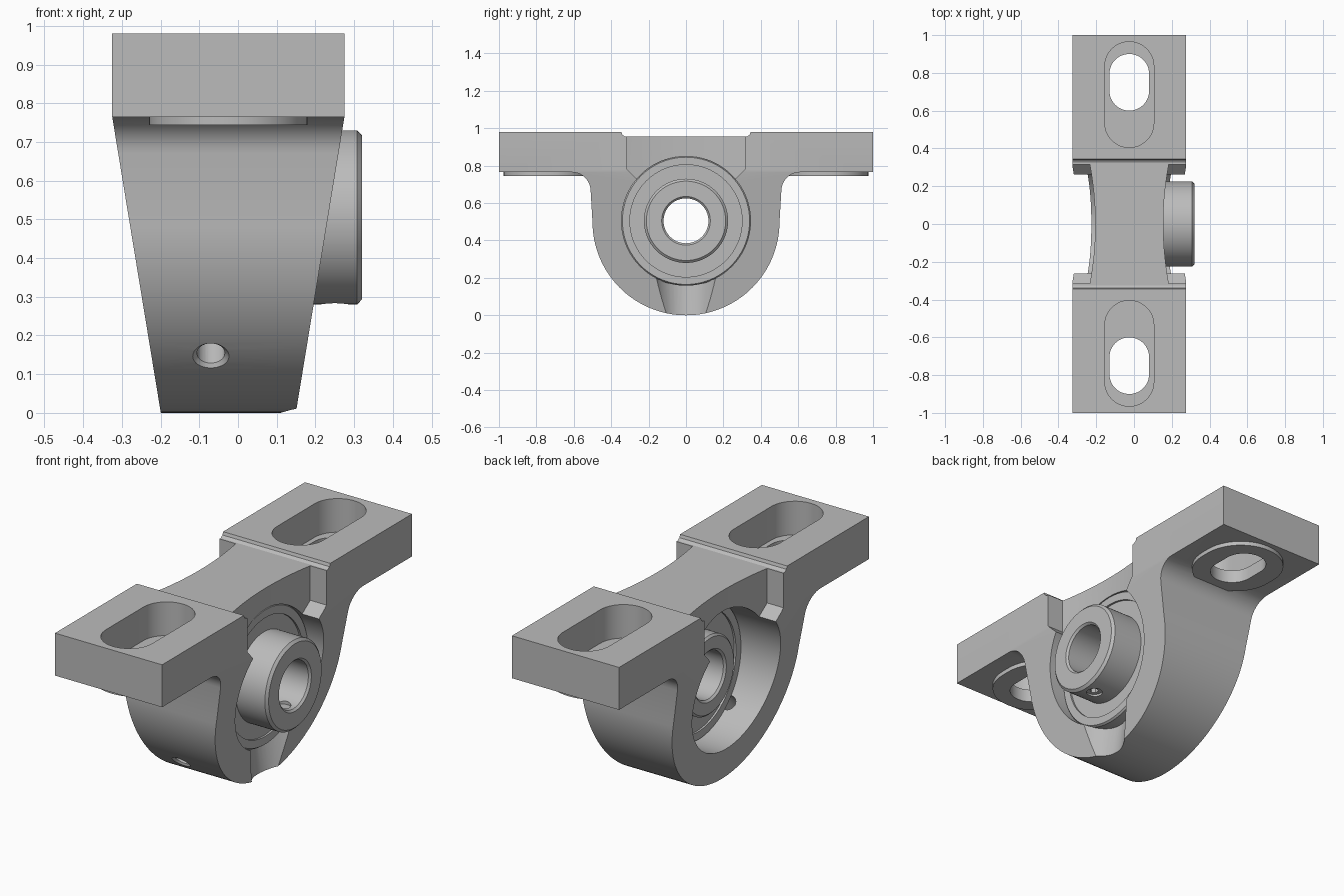
import bpy, bmesh, math
from mathutils import Vector

cube = bpy.data.objects.get("Cube")
if cube:
    bpy.data.objects.remove(cube, do_unlink=True)

GREY = (0.5, 0.5, 0.5, 1)
metal = bpy.data.materials.new("grey metal")
metal.use_nodes = True
metal.diffuse_color = GREY
metal.node_tree.nodes["Principled BSDF"].inputs["Base Color"].default_value = GREY

MID_X = -0.025     # middle of the casting
AXIS_Z = 0.505     # height of the shaft axis
BORE = 0.345


def finish(name, bm):
    bmesh.ops.remove_doubles(bm, verts=bm.verts, dist=1e-5)
    bmesh.ops.recalc_face_normals(bm, faces=bm.faces)
    mesh = bpy.data.meshes.new(name)
    bm.to_mesh(mesh)
    bm.free()
    mesh.materials.append(metal)
    obj = bpy.data.objects.new(name, mesh)
    bpy.context.collection.objects.link(obj)
    return obj


def prism(name, points, axis, start, end):
    """Extrude a flat outline along an axis; points hold the other two axes in order."""
    def place(p):
        v = list(p)
        v.insert("xyz".index(axis), start)
        return v
    bm = bmesh.new()
    face = bm.faces.new([bm.verts.new(place(p)) for p in points])
    move = Vector((0, 0, 0))
    move["xyz".index(axis)] = end - start
    out = bmesh.ops.extrude_face_region(bm, geom=[face], use_keep_orig=True)
    bmesh.ops.translate(bm, vec=move,
                        verts=[g for g in out["geom"] if isinstance(g, bmesh.types.BMVert)])
    return finish(name, bm)


def cone(name, start, end, r1, r2, sides=48):
    start, end = Vector(start), Vector(end)
    bm = bmesh.new()
    bmesh.ops.create_cone(bm, cap_ends=True, segments=sides, radius1=r1, radius2=r2,
                          depth=(end - start).length)
    turn = (end - start).to_track_quat("Z", "Y").to_matrix().to_4x4()
    bm.transform(turn)
    bmesh.ops.translate(bm, verts=bm.verts, vec=(start + end) / 2)
    return finish(name, bm)


def lathe(name, profile, steps=96):
    """Spin a closed (x, radius) outline round the shaft axis."""
    bm = bmesh.new()
    verts = [bm.verts.new((x, 0, AXIS_Z + r)) for x, r in profile]
    edges = [bm.edges.new((verts[i - 1], verts[i])) for i in range(len(verts))]
    bmesh.ops.spin(bm, geom=verts + edges, cent=(0, 0, AXIS_Z), axis=(1, 0, 0),
                   angle=math.tau, steps=steps, use_merge=True)
    return finish(name, bm)


def boolean(obj, tool, operation="DIFFERENCE"):
    mod = obj.modifiers.new(operation, "BOOLEAN")
    mod.operation, mod.solver, mod.object = operation, "EXACT", tool
    bpy.context.view_layer.objects.active = obj
    bpy.ops.object.modifier_apply(modifier=mod.name)
    bpy.data.objects.remove(tool, do_unlink=True)


def arc(cx, cy, r, a, b, n):
    return [(cx + r * math.cos(math.radians(a + (b - a) * i / n)),
             cy + r * math.sin(math.radians(a + (b - a) * i / n))) for i in range(n + 1)]


def capsule(name, half, y1, y2, z1, z2):
    pts = arc(MID_X, y2 - half, half, 0, 180, 24) + arc(MID_X, y1 + half, half, 180, 360, 24)
    return prism(name, pts, "z", z1, z2)


# Cast housing: feet, fillets and round belly in one outline
half = [(0.325, 0.955), (0.34, 0.965), (0.345, 0.98), (1, 0.98), (1, 0.765)]
half += arc(0.61, 0.665, 0.1, 90, 176, 10) + arc(0, 0.5, 0.5, 0, -90, 32)
outline = half + [(-y, z) for y, z in reversed(half[:-1])]
housing = prism("housing", outline, "x", -0.325, 0.275)

# Raised pads below the feet
for s in (-1, 1):
    ends = sorted((s * 0.52, s * 0.975))
    boolean(housing, capsule("pad", 0.205, *ends, 0.744, 0.78), "UNION")

# Tapered sides
for s in (-1, 1):
    wedge = [(MID_X + s * w, z) for w, z in
             ((0.309, 0.82), (0.158, -0.1), (0.6, -0.1), (0.6, 0.82))]
    boolean(housing, prism("taper_cutter", wedge, "y", -1.2, 1.2))

# Pockets either side of the hollowed upper web
pocket = [(0.315, 1.1), (0.315, 0.78), (0.235, 0.7)]
pocket += [(-y, z) for y, z in reversed(pocket)]
for s in (-1, 1):
    web = [(MID_X + s * (0.18 + 0.03 * (t / 8) ** 2), 0.32 * t / 8) for t in range(-8, 9)]
    web = [(web[0][0], -0.5)] + web + [(web[-1][0], 0.5), (s * 0.6, 0.5), (s * 0.6, -0.5)]
    cutter = prism("pocket_cutter", web, "z", 0.6, 1.2)
    boolean(cutter, prism("pocket_limit", pocket, "x", -0.8, 0.8), "INTERSECT")
    boolean(housing, cutter)

# Bearing seat and screw access notch
boolean(housing, cone("bore_cutter", (-0.6, 0, AXIS_Z), (0.6, 0, AXIS_Z), BORE, BORE, 96))
boolean(housing, cone("notch_cutter", (0.26, 0, -0.02), (0.26, 0, 0.24), 0.147, 0.182))

# Mounting slots: wide recess above, narrow hole through
for s in (-1, 1):
    boolean(housing, capsule("recess_cutter", 0.13, *sorted((s * 0.405, s * 0.965)), 0.81, 1.1))
    boolean(housing, capsule("slot_cutter", 0.105, *sorted((s * 0.6, s * 0.9)), 0.5, 1.1))

# Countersunk grease hole, aimed at the shaft axis
def radial(r):
    d = math.sqrt(0.5)
    return (-0.07, -d * r, 0.5 - d * r)

boolean(housing, cone("grease_cutter", radial(0.3), radial(0.55), 0.036, 0.036, 32))
boolean(housing, cone("countersink_cutter", radial(0.485), radial(0.515), 0.032, 0.062, 32))

# Bearing: outer ring, seal and long inner ring with collar
outer_ring = lathe("outer_ring", [(-0.07, 0.3), (-0.07, 0.34), (-0.06, 0.347), (0.145, 0.347),
                                  (0.155, 0.34), (0.155, 0.3)])
seal = lathe("bearing_seal", [(-0.06, 0.19), (-0.06, 0.302), (0.145, 0.302), (0.145, 0.19)])
inner_ring = lathe("inner_ring", [(-0.135, 0.13), (-0.135, 0.19), (-0.125, 0.2), (0.12, 0.2),
                                  (0.12, 0.225), (0.308, 0.225), (0.32, 0.212), (0.32, 0.13),
                                  (0.31, 0.12), (-0.125, 0.12)])

# Set screw in the underside of the collar
boolean(inner_ring, cone("screw_hole_cutter", (0.25, 0, 0.2), (0.25, 0, 0.45), 0.038, 0.038, 32))
set_screw = cone("set_screw", (0.25, 0, 0.292), (0.25, 0, 0.375), 0.038, 0.038, 32)
boolean(set_screw, cone("socket_cutter", (0.25, 0, 0.25), (0.25, 0, 0.34), 0.021, 0.021, 6))

# Smooth curves, crisp edges
for obj in (housing, outer_ring, seal, inner_ring, set_screw):
    bpy.ops.object.select_all(action="DESELECT")
    obj.select_set(True)
    bpy.context.view_layer.objects.active = obj
    bpy.ops.object.shade_smooth_by_angle(angle=math.radians(30))
